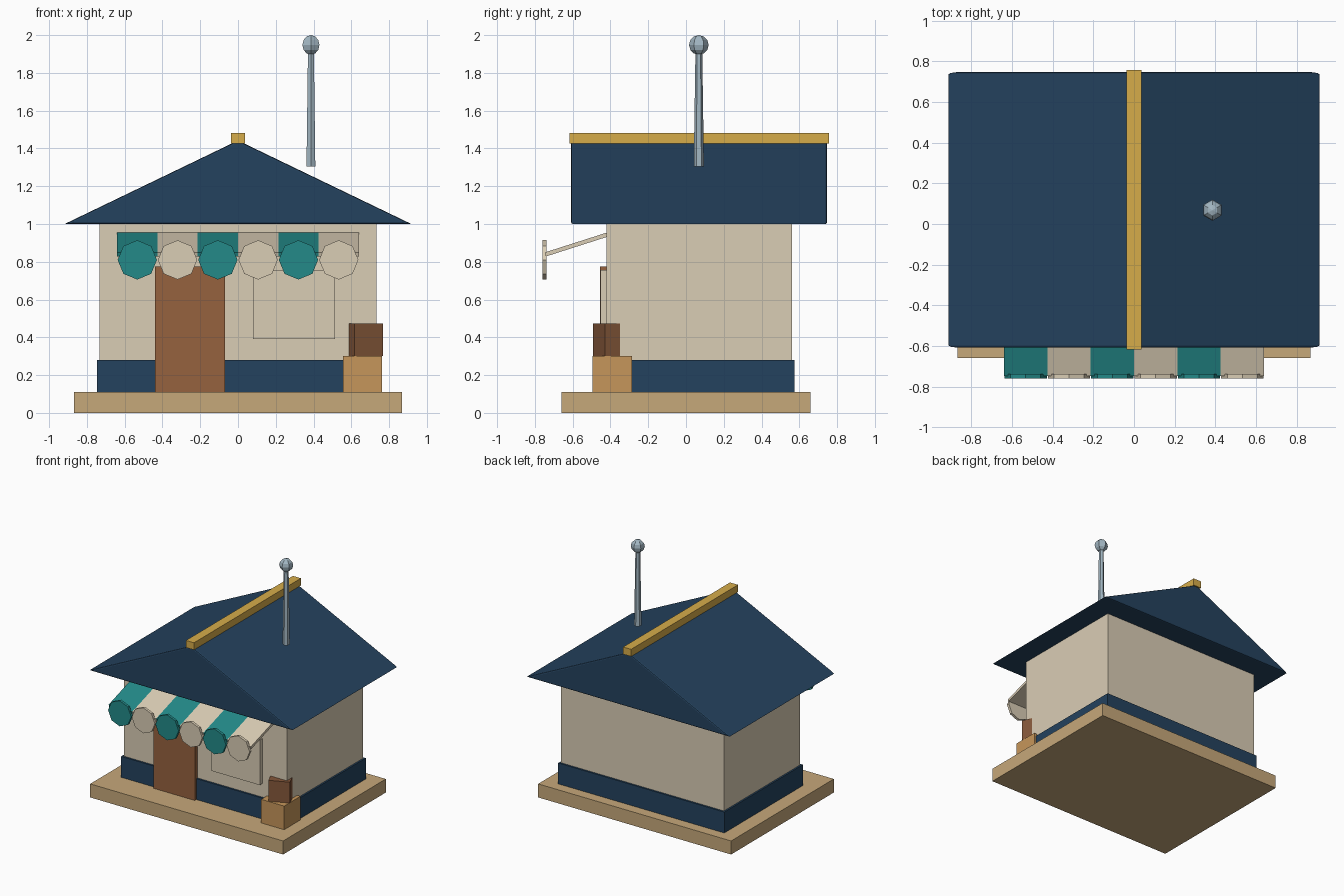
import bpy
import math
from mathutils import Matrix

cube = bpy.data.objects.get("Cube")
if cube:
    bpy.data.objects.remove(cube, do_unlink=True)


def material(name, hex_code):
    def linear(c):
        return c / 12.92 if c <= 0.04045 else ((c + 0.055) / 1.055) ** 2.4
    rgb = [linear(int(hex_code[i:i + 2], 16) / 255) for i in (0, 2, 4)]
    m = bpy.data.materials.new(name)
    m.use_nodes = True
    m.diffuse_color = (*rgb, 1)
    m.node_tree.nodes["Principled BSDF"].inputs["Base Color"].default_value = (*rgb, 1)
    return m


WOOD = material("pale_wood", "C6A87A")
NAVY = material("navy_paint", "24425E")
CREAM = material("cream_plaster", "DACDB5")
TEAL = material("teal_cloth", "238A89")
DOOR = material("door_brown", "96623F")
CRATE = material("crate_tan", "C6965B")
BOX = material("box_brown", "835639")
GOLD = material("ridge_gold", "D6AC4A")
METAL = material("grey_metal", "A3B7C3")


def finish(name, mat):
    ob = bpy.context.object
    ob.name = name
    ob.data.materials.append(mat)
    return ob


def box(name, mat, x, y, z, turn=(0, 0, 0)):
    """Box between (low, high) limits on each axis, turned about its centre."""
    limits = (x, y, z)
    bpy.ops.mesh.primitive_cube_add(size=1, location=[(a + b) / 2 for a, b in limits],
                                    rotation=turn)
    ob = finish(name, mat)
    ob.data.transform(Matrix.Diagonal([b - a for a, b in limits] + [1]))
    return ob


# Base, walls and skirting
box("base", WOOD, (-0.868, 0.868), (-0.66, 0.66), (0, 0.11))
box("walls", CREAM, (-0.733, 0.733), (-0.42, 0.56), (0.11, 1.01))
box("skirting", NAVY, (-0.747, 0.747), (-0.435, 0.575), (0.11, 0.28))

# Door and shutter panel
box("door", DOOR, (-0.44, -0.07), (-0.455, -0.41), (0.11, 0.775))
box("window_panel", CREAM, (0.08, 0.513), (-0.453, -0.41), (0.39, 0.757))

# Gable roof: a triangular profile run from front to back
front, back = -0.608, 0.747
profile = [(-0.918, 1.0), (0.918, 1.0), (0, 1.442)]
verts = [(x, y, z) for y in (front, back) for x, z in profile]
faces = [(0, 1, 2), (5, 4, 3), (0, 3, 4, 1), (1, 4, 5, 2), (2, 5, 3, 0)]
mesh = bpy.data.meshes.new("roof")
mesh.from_pydata(verts, [], faces)
mesh.materials.append(NAVY)
roof = bpy.data.objects.new("roof", mesh)
bpy.context.collection.objects.link(roof)
bevel = roof.modifiers.new("soft_edges", 'BEVEL')
bevel.width = 0.01
bevel.segments = 2
box("ridge_beam", GOLD, (-0.036, 0.036), (-0.617, 0.757), (1.425, 1.483))

# Striped awning with a hanging scallop on each stripe
stripe = 0.2133
for i in range(6):
    x = (i - 2.5) * stripe
    mat = CREAM if i % 2 else TEAL
    box(f"awning_stripe_{i + 1}", mat, (x - stripe / 2, x + stripe / 2),
        (-0.753, -0.41), (0.88, 0.902), turn=(0.31, 0, 0))
    bpy.ops.mesh.primitive_cylinder_add(vertices=8, radius=0.104, depth=0.022,
                                        location=(x, -0.749, 0.81),
                                        rotation=(math.pi / 2, 0, 0))
    finish(f"awning_scallop_{i + 1}", mat)

# Crate with a smaller turned box on top
box("crate", CRATE, (0.555, 0.762), (-0.495, -0.285), (0.11, 0.302))
box("small_box", BOX, (0.5935, 0.7565), (-0.4635, -0.3765), (0.302, 0.472),
    turn=(0, 0, 0.4))

# Mast and ball above the roof
bpy.ops.mesh.primitive_cone_add(vertices=6, radius1=0.027, radius2=0.018, depth=0.61,
                                location=(0.386, 0.068, 1.61))
finish("mast", METAL)
bpy.ops.mesh.primitive_uv_sphere_add(segments=6, ring_count=6, radius=0.052,
                                     location=(0.386, 0.068, 1.948))
finish("mast_ball", METAL)
